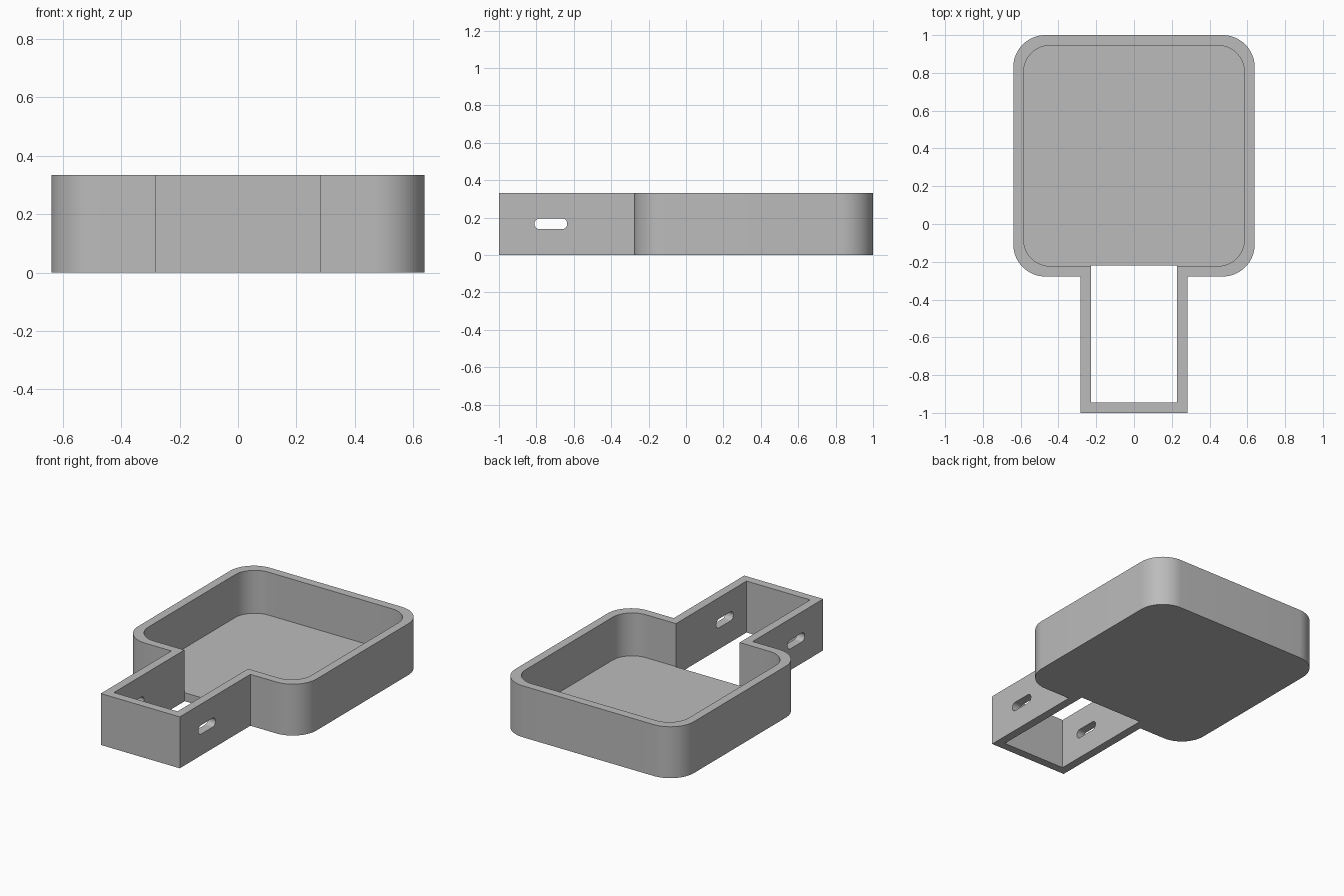
import bpy, bmesh
from math import sin, cos, pi

default = bpy.data.objects.get("Cube")
if default:
    bpy.data.objects.remove(default, do_unlink=True)

HEIGHT, WALL = 0.333, 0.055
HALF, FRONT, BACK = 0.639, -0.278, 1.0
NECK = 0.283

grey = bpy.data.materials.new("plain grey")
grey.use_nodes = True
colour = (0.5, 0.5, 0.5, 1)
grey.diffuse_color = colour
grey.node_tree.nodes["Principled BSDF"].inputs["Base Color"].default_value = colour


def rounded(x0, x1, y0, y1, r, steps=16):
    """Counter-clockwise outline of a rectangle with round corners."""
    corners = [(x1 - r, y1 - r), (x0 + r, y1 - r), (x0 + r, y0 + r), (x1 - r, y0 + r)]
    return [(cx + r * cos(a), cy + r * sin(a))
            for q, (cx, cy) in enumerate(corners)
            for a in [(q + i / steps) * pi / 2 for i in range(steps + 1)]]


def prism(name, points, depth):
    """Solid made by extruding a closed 3D outline along a vector."""
    bm = bmesh.new()
    face = bm.faces.new([bm.verts.new(p) for p in points])
    top = bmesh.ops.extrude_face_region(bm, geom=[face], use_keep_orig=True)
    verts = [g for g in top["geom"] if isinstance(g, bmesh.types.BMVert)]
    bmesh.ops.translate(bm, verts=verts, vec=depth)
    bmesh.ops.remove_doubles(bm, verts=bm.verts, dist=1e-5)
    bmesh.ops.recalc_face_normals(bm, faces=bm.faces)
    mesh = bpy.data.meshes.new(name)
    bm.to_mesh(mesh)
    bm.free()
    mesh.materials.append(grey)
    obj = bpy.data.objects.new(name, mesh)
    bpy.context.collection.objects.link(obj)
    return obj


def upright(name, outline, z0, z1):
    return prism(name, [(x, y, z0) for x, y in outline], (0, 0, z1 - z0))


# Outer body: rounded tray with the narrow neck spliced into its front edge
outline = rounded(-HALF, HALF, FRONT, BACK, 0.17)
cut = len(outline) * 3 // 4
neck = [(-NECK, FRONT), (-NECK, -1), (NECK, -1), (NECK, FRONT)]
tray = upright("tray_with_neck", outline[:cut] + neck + outline[cut:], 0, HEIGHT)

# Cutters: tray cavity, open neck and the slot through both neck walls
inner = rounded(-HALF + WALL, HALF - WALL, FRONT + WALL, BACK - WALL, 0.14)
cavity = upright("cavity_cutter", inner, WALL, 0.5)
nx, ny = NECK - WALL, FRONT + WALL + 0.003
opening = upright("neck_cutter", [(-nx, WALL - 1), (nx, WALL - 1), (nx, ny), (-nx, ny)], -0.1, 0.5)
slot_outline = rounded(-0.81, -0.635, 0.138, 0.196, 0.0285, 8)
slot = prism("slot_cutter", [(-0.5, y, z) for y, z in slot_outline], (1, 0, 0))

bpy.ops.object.select_all(action='DESELECT')
bpy.context.view_layer.objects.active = tray
tray.select_set(True)
for cutter in (cavity, opening, slot):
    cutter.hide_render = True
    mod = tray.modifiers.new(cutter.name, 'BOOLEAN')
    mod.operation, mod.solver, mod.object = 'DIFFERENCE', 'EXACT', cutter
    bpy.ops.object.modifier_apply(modifier=mod.name)
    bpy.data.objects.remove(cutter, do_unlink=True)

bpy.ops.object.shade_smooth_by_angle(angle=pi / 6)
